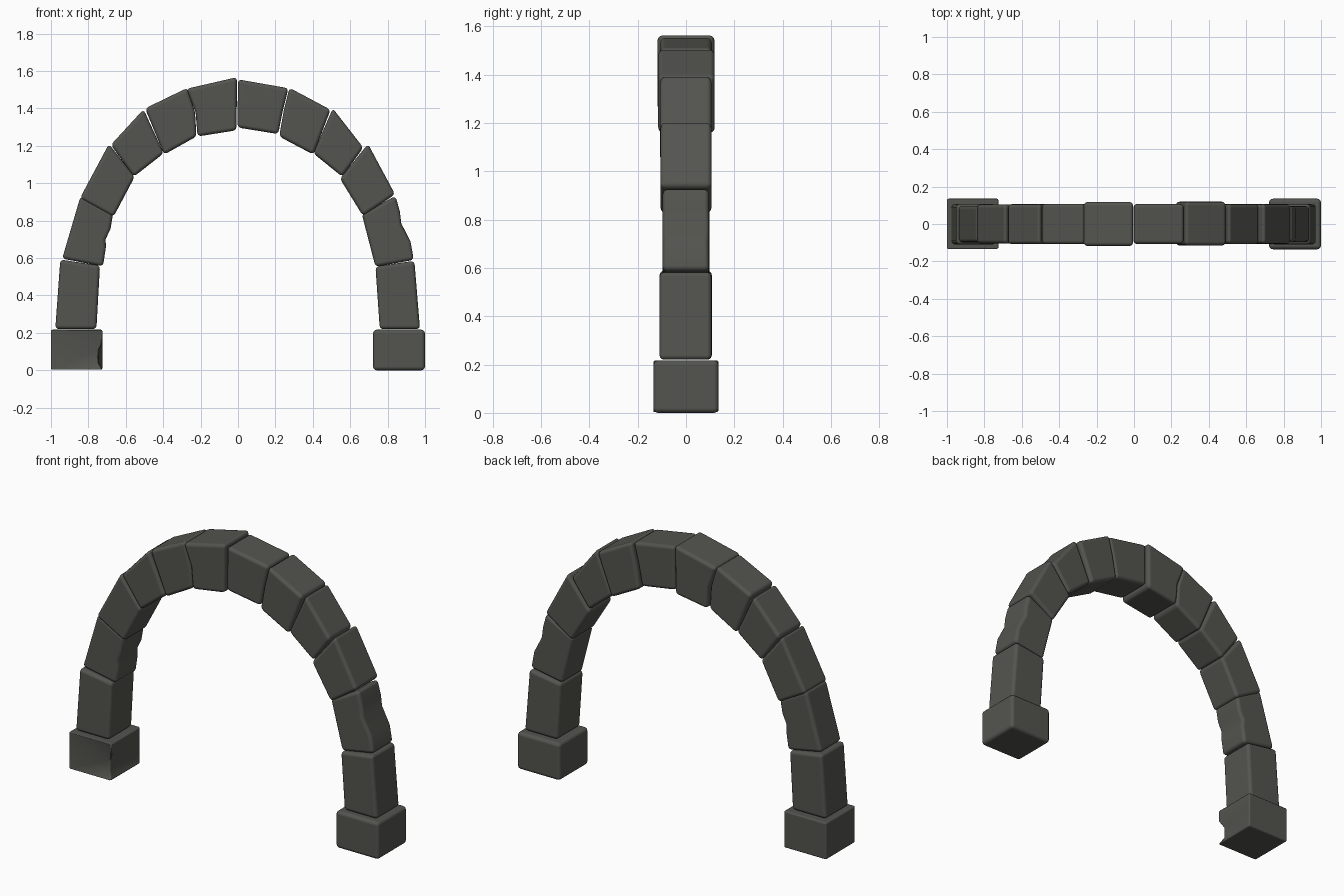
import bpy
import bmesh
from mathutils import Vector

stone = bpy.data.materials.new("dark_stone")
stone.diffuse_color = (0.088, 0.088, 0.078, 1)


def block(name, profile, y0, y1, bevel=0.02, chip=()):
    """Extrude an x-z profile from y0 to y1 and round its edges.
    chip: profile indices whose front corner is knocked back."""
    bm = bmesh.new()
    front = [bm.verts.new((x, y0, z)) for x, z in profile]
    back = [bm.verts.new((x, y1, z)) for x, z in profile]
    for i in chip:
        front[i].co += Vector((-0.022, 0.022, 0))
    bm.faces.new(front)
    bm.faces.new(back[::-1])
    n = len(profile)
    for i in range(n):
        j = (i + 1) % n
        bm.faces.new((front[j], front[i], back[i], back[j]))
    bmesh.ops.recalc_face_normals(bm, faces=bm.faces)
    if chip:
        bmesh.ops.triangulate(bm, faces=[f for f in bm.faces if len(f.verts) > 4])
    for f in bm.faces:
        f.smooth = True
    me = bpy.data.meshes.new(name)
    bm.to_mesh(me)
    bm.free()
    me.materials.append(stone)
    ob = bpy.data.objects.new(name, me)
    bpy.context.collection.objects.link(ob)
    mod = ob.modifiers.new("rounded_edges", 'BEVEL')
    mod.width = bevel
    mod.segments = 3
    mod.limit_method = 'ANGLE'
    mod.angle_limit = 0.8
    mod.harden_normals = True


# Footings, the left one with a chipped inner front edge
block("footing_left", [(-1, 0.003), (-0.725, 0.003), (-0.725, 0.04), (-0.725, 0.105),
                       (-0.725, 0.15), (-0.725, 0.217), (-1, 0.217)],
      -0.135, 0.135, chip=(2, 3))
block("footing_right", [(0.722, 0), (1, 0), (1, 0.217), (0.722, 0.217)], -0.135, 0.135)

# Arch stones from the left foot over the crown to the right foot
stones = [
    ([(-0.977, 0.22), (-0.757, 0.22), (-0.738, 0.56), (-0.95, 0.592)], -0.11, 0.107),
    ([(-0.94, 0.597), (-0.722, 0.555), (-0.706, 0.66), (-0.708, 0.70),
      (-0.682, 0.755), (-0.668, 0.835), (-0.842, 0.93)], -0.098, 0.097),
    ([(-0.845, 0.92), (-0.666, 0.82), (-0.552, 1.035), (-0.69, 1.21)], -0.105, 0.105),
    ([(-0.68, 1.205), (-0.557, 1.035), (-0.397, 1.16), (-0.505, 1.395)], -0.108, 0.106),
    ([(-0.497, 1.4), (-0.395, 1.153), (-0.222, 1.25), (-0.23, 1.38), (-0.27, 1.51)],
     -0.108, 0.108),
    ([(-0.275, 1.505), (-0.227, 1.38), (-0.216, 1.25), (-0.008, 1.283), (-0.005, 1.567)],
     -0.118, 0.118),
    ([(0.0, 1.555), (-0.003, 1.298), (0.215, 1.263), (0.238, 1.38), (0.27, 1.508)],
     -0.107, 0.107),
    ([(0.275, 1.51), (0.245, 1.39), (0.22, 1.25), (0.403, 1.153), (0.495, 1.393)],
     -0.115, 0.119),
    ([(0.507, 1.4), (0.402, 1.16), (0.557, 1.035), (0.67, 1.19)], -0.108, 0.106),
    ([(0.695, 1.21), (0.545, 1.025), (0.668, 0.825), (0.84, 0.94)], -0.106, 0.106),
    ([(0.662, 0.835), (0.735, 0.553), (0.94, 0.59), (0.922, 0.69), (0.873, 0.785),
      (0.865, 0.85), (0.842, 0.932)], -0.097, 0.096),
    ([(0.735, 0.555), (0.758, 0.22), (0.973, 0.22), (0.943, 0.585)], -0.11, 0.106),
]
for i, (profile, y0, y1) in enumerate(stones, 1):
    block(f"arch_stone_{i:02d}", profile, y0, y1)
